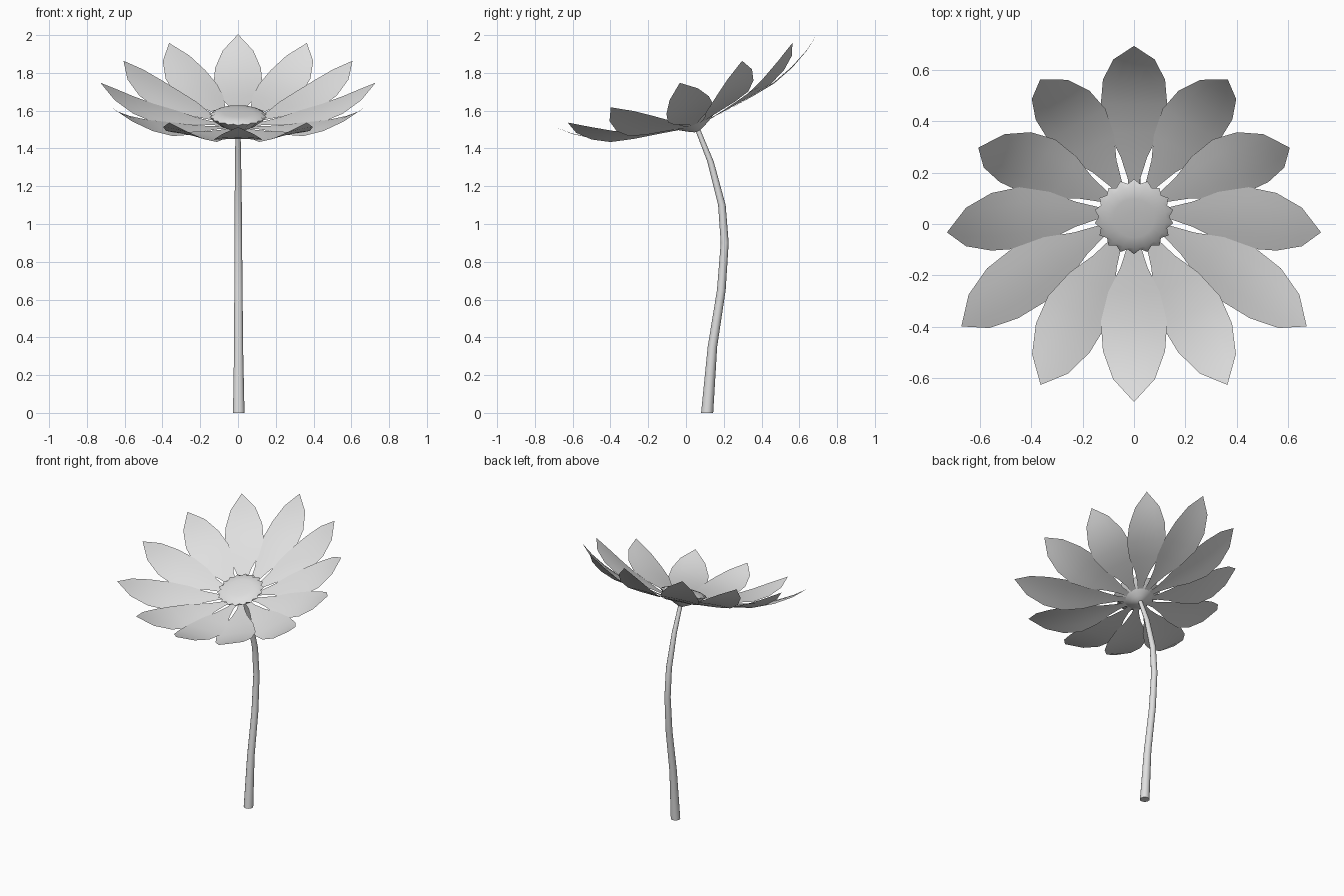
import bpy, bmesh, math
from mathutils import Matrix, Vector

if "Cube" in bpy.data.objects:
    bpy.data.objects.remove(bpy.data.objects["Cube"])

grey = bpy.data.materials.new("pale_grey")
grey.diffuse_color = (0.74, 0.74, 0.74, 1)
grey.use_nodes = True
grey.node_tree.nodes["Principled BSDF"].inputs["Base Color"].default_value = grey.diffuse_color

# Flower head frame: tilted toward the front
HEAD = Matrix.Translation((0, 0.03, 1.57)) @ Matrix.Rotation(math.radians(19.5), 4, 'X')


def finish(name, bm, matrix=Matrix(), angle=60, fix_normals=True):
    if fix_normals:
        bmesh.ops.recalc_face_normals(bm, faces=bm.faces)
    bm.transform(matrix)
    mesh = bpy.data.meshes.new(name)
    bm.to_mesh(mesh)
    bm.free()
    mesh.materials.append(grey)
    obj = bpy.data.objects.new(name, mesh)
    bpy.context.collection.objects.link(obj)
    bpy.ops.object.select_all(action='DESELECT')
    obj.select_set(True)
    bpy.context.view_layer.objects.active = obj
    bpy.ops.object.shade_smooth_by_angle(angle=math.radians(angle))
    return obj


def skin(bm, rings, close_ends=(False, False)):
    """Join closed rings of points with quads."""
    loops = [[bm.verts.new(p) for p in ring] for ring in rings]
    n = len(loops[0])
    for a, b in zip(loops, loops[1:]):
        for i in range(n):
            j = (i + 1) % n
            bm.faces.new((a[i], a[j], b[j], b[i]))
    if close_ends[0]:
        bm.faces.new(loops[0][::-1])
    if close_ends[1]:
        bm.faces.new(loops[-1])


def circle(radius, n, centre=(0, 0, 0), tooth=0.0):
    c = Vector(centre)
    pts = []
    for i in range(n):
        a = 2 * math.pi * i / n + math.pi / 2
        r = radius - tooth * (i % 2)
        pts.append(c + Vector((r * math.cos(a), r * math.sin(a), 0)))
    return pts


# Curved, tapering stem: y, z, radius
STEM = [(0.112, 0, 0.032), (0.14, 0.35, 0.025), (0.187, 0.65, 0.023), (0.205, 0.9, 0.021),
        (0.19, 1.1, 0.020), (0.13, 1.33, 0.017), (0.062, 1.5, 0.014), (0.05, 1.53, 0.013)]
bm = bmesh.new()
skin(bm, [circle(r, 10, (0.004 * (1 - z / 1.5), y, z)) for y, z, r in STEM], (True, True))
finish("stem", bm)

# Petals: distance from centre, half width, height of the midline
PETAL = [(0.03, 0.012, -0.055), (0.14, 0.025, -0.038), (0.23, 0.053, -0.023),
         (0.33, 0.100, -0.003), (0.45, 0.129, 0.025), (0.56, 0.121, 0.070),
         (0.66, 0.081, 0.127), (0.735, 0, 0.188)]
# Tip distance for each petal from the back one to the front one
TIPS = [0.77, 0.73, 0.70, 0.728, 0.776, 0.727, 0.70]
ACROSS = [-1, -0.5, 0, 0.5, 1]
DROOP = 0.4  # how far the long edges curl down
ROLL = 0.05  # side petals lie a little flatter than the head


def petal(name, tip, turn):
    bm = bmesh.new()
    rows = []
    for r, w, h in PETAL[:-1]:
        r = 0.03 + (r - 0.03) * (tip - 0.03) / 0.705
        rows.append([bm.verts.new((-w * s, r, h - DROOP * (w * s) ** 2
                                   + ROLL * math.sin(turn) * -w * s))
                     for s in ACROSS])
    for a, b in zip(rows, rows[1:]):
        for i in range(len(ACROSS) - 1):
            bm.faces.new((a[i], a[i + 1], b[i + 1], b[i]))
    end = bm.verts.new((0, tip, PETAL[-1][2]))
    for a, b in zip(rows[-1], rows[-1][1:]):
        bm.faces.new((a, b, end))
    bm.normal_update()
    if sum(f.normal.z for f in bm.faces) < 0:
        bmesh.ops.reverse_faces(bm, faces=bm.faces)
    turned = Matrix.Rotation(turn, 4, 'Z')
    finish(name, bm, HEAD @ turned, fix_normals=False)


for k in range(12):
    # Turning left is positive; signs mirror so both sides match
    turn = math.radians(30 * k if k <= 6 else 30 * k - 360)
    petal(f"petal_{k + 1}", TIPS[min(k, 12 - k)], turn)

# Low domed flower centre with a toothed rim, tapering to the stem below
bm = bmesh.new()
skin(bm, [circle(0.014, 36, (0, 0, -0.085)), circle(0.05, 36, (0, 0, -0.068)),
          circle(0.10, 36, (0, 0, -0.040)), circle(0.155, 36, (0, 0, 0.004), 0.018),
          circle(0.125, 36, (0, 0, 0.018)), circle(0.08, 36, (0, 0, 0.024)),
          circle(0.03, 36, (0, 0, 0.026))], (True, True))
finish("flower_centre", bm, HEAD, 50)
